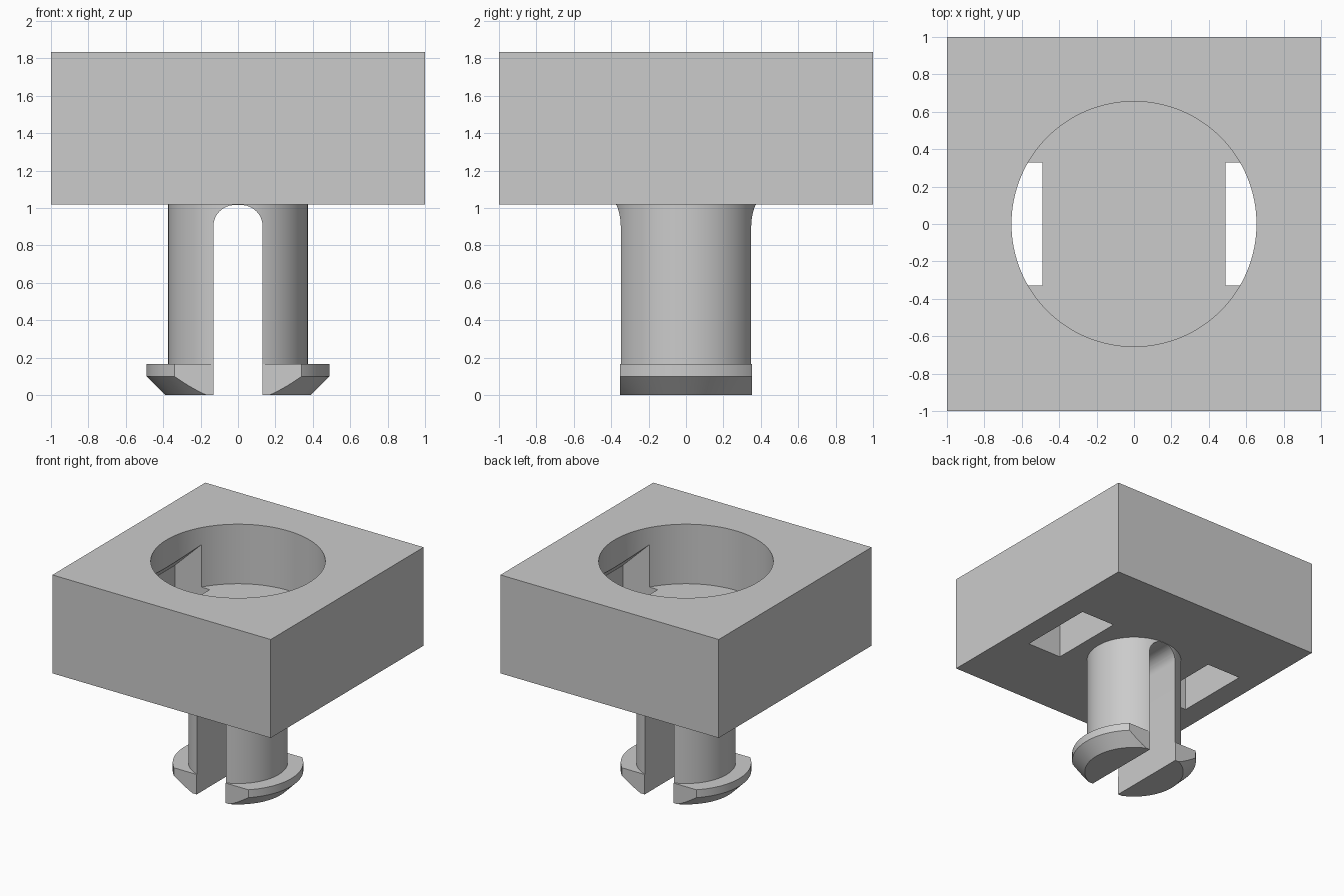
import bpy, bmesh, math
from math import cos, sin, pi

cube = bpy.data.objects.get("Cube")
if cube:
    bpy.data.objects.remove(cube, do_unlink=True)

# Material
grey = bpy.data.materials.new("plain grey")
grey.use_nodes = True
colour = (0.6, 0.6, 0.6, 1)
grey.diffuse_color = colour
grey.node_tree.nodes["Principled BSDF"].inputs["Base Color"].default_value = colour


def make(name, bm):
    bmesh.ops.recalc_face_normals(bm, faces=bm.faces)
    mesh = bpy.data.meshes.new(name)
    bm.to_mesh(mesh)
    bm.free()
    mesh.materials.append(grey)
    obj = bpy.data.objects.new(name, mesh)
    bpy.context.collection.objects.link(obj)
    return obj


def prism(name, outline, y0, y1):
    """Extrude an x-z outline along y."""
    bm = bmesh.new()
    face = bm.faces.new([bm.verts.new((x, y0, z)) for x, z in outline])
    ext = bmesh.ops.extrude_face_region(bm, geom=[face])
    verts = [v for v in ext["geom"] if isinstance(v, bmesh.types.BMVert)]
    bmesh.ops.translate(bm, verts=verts, vec=(0, y1 - y0, 0))
    return make(name, bm)


def box(name, x0, x1, y0, y1, z0, z1):
    return prism(name, [(x0, z0), (x1, z0), (x1, z1), (x0, z1)], y0, y1)


def lathe(name, profile, steps=128):
    """Spin an r-z profile, starting and ending on the axis, about z."""
    bm = bmesh.new()
    verts = [bm.verts.new((r, 0, z)) for r, z in profile]
    edges = [bm.edges.new(pair) for pair in zip(verts, verts[1:])]
    bmesh.ops.spin(bm, geom=verts + edges, cent=(0, 0, 0), axis=(0, 0, 1),
                   angle=2 * pi, steps=steps, use_duplicate=False)
    bmesh.ops.remove_doubles(bm, verts=bm.verts, dist=0.0001)
    return make(name, bm)


def cut(target, cutter):
    cutter.hide_render = True
    mod = target.modifiers.new("cut", 'BOOLEAN')
    mod.operation, mod.solver, mod.object = 'DIFFERENCE', 'EXACT', cutter
    bpy.context.view_layer.objects.active = target
    bpy.ops.object.modifier_apply(modifier=mod.name)
    bpy.data.objects.remove(cutter, do_unlink=True)


BASE, TOP = 1.018, 1.833

# Square block with a round socket
block = box("socket_block", -1, 1, -1, 1, BASE, TOP)
cut(block, lathe("socket_cutter", [(0, 1.34), (0.655, 1.34), (0.655, 2), (0, 2)]))

# Latch pockets with sloping ceilings, open through the underside
for s in (-1, 1):
    outline = [(0.49, 0.9), (0.81, 0.9), (0.81, 1.455), (0.49, 1.765)]
    cut(block, prism("pocket_cutter", [(s * x, z) for x, z in outline], -0.33, 0.33))

# Split peg with a chamfered snap head
peg = lathe("snap_peg", [(0, 0), (0.39, 0), (0.49, 0.1), (0.49, 0.165),
                         (0.373, 0.165), (0.373, 1.04), (0, 1.04)])

# Flat front and back of the head
for y0, y1 in ((-1, -0.352), (0.352, 1)):
    cut(peg, box("flat_cutter", -1, 1, y0, y1, -0.1, 0.2))

# Round-topped slot between the two prongs
half, rad, top = 0.132, 0.115, BASE - 0.002
arc = [(half - rad + rad * cos(a), top - rad + rad * sin(a))
       for a in [i * pi / 24 for i in range(13)]]
right = [(half, -0.1)] + arc
slot = right + [(-x, z) for x, z in reversed(right)]
cut(peg, prism("slot_cutter", slot, -1, 1))

# Smooth curved walls, keep hard edges
for obj in (block, peg):
    bpy.ops.object.select_all(action='DESELECT')
    obj.select_set(True)
    bpy.context.view_layer.objects.active = obj
    bpy.ops.object.shade_smooth_by_angle(angle=math.radians(25))
